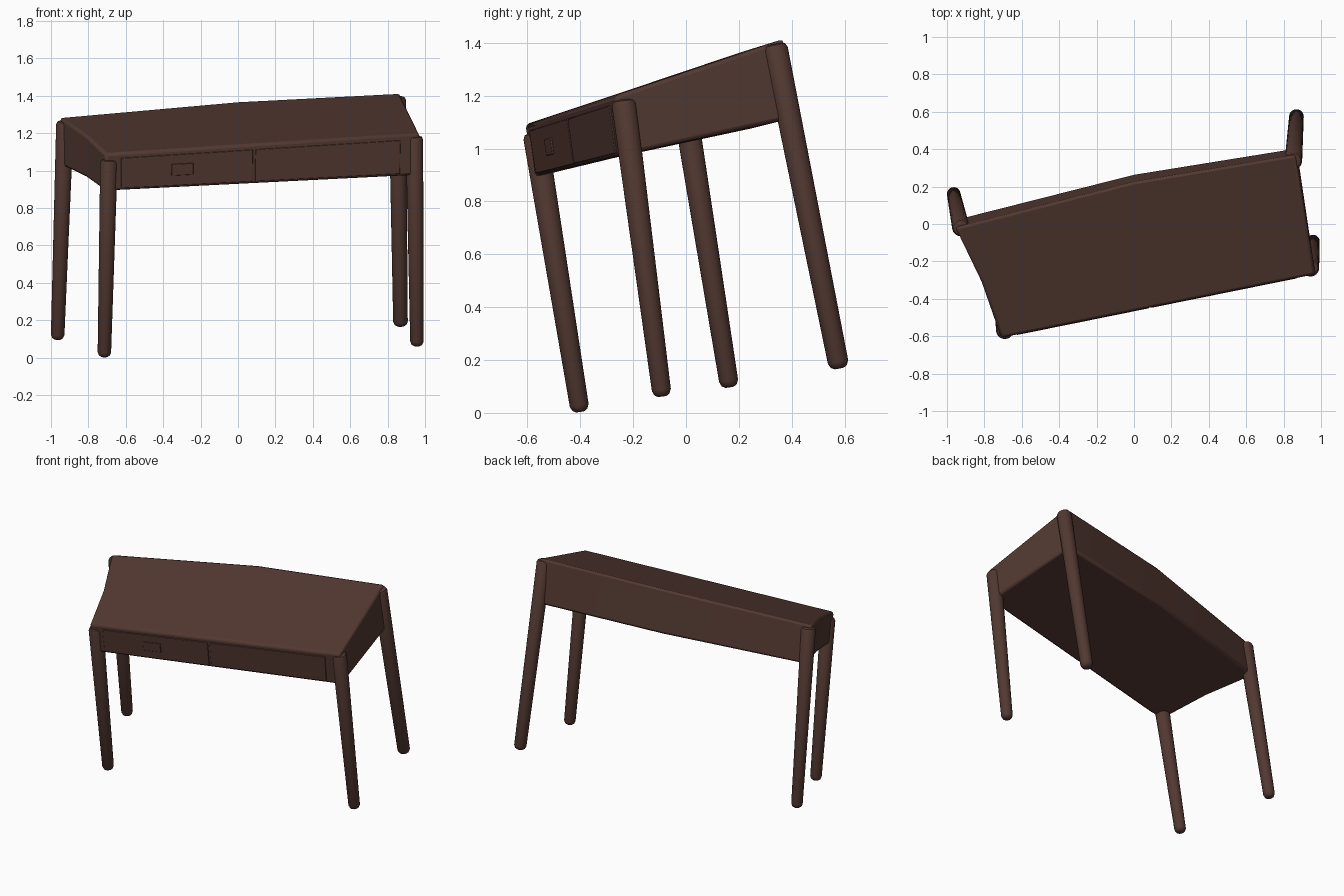
import bpy, bmesh
from mathutils import Vector

if "Cube" in bpy.data.objects:
    bpy.data.objects.remove(bpy.data.objects["Cube"])

wood = bpy.data.materials.new("dark wood")
wood.diffuse_color = (0.085, 0.04, 0.031, 1)
wood.use_nodes = True
wood.node_tree.nodes["Principled BSDF"].inputs["Base Color"].default_value = wood.diffuse_color


def finish(name, bm, bevel=0.0, segments=2):
    bmesh.ops.recalc_face_normals(bm, faces=bm.faces)
    mesh = bpy.data.meshes.new(name)
    bm.to_mesh(mesh)
    bm.free()
    ob = bpy.data.objects.new(name, mesh)
    bpy.context.collection.objects.link(ob)
    mesh.materials.append(wood)
    if bevel:
        mod = ob.modifiers.new("soft edges", "BEVEL")
        mod.width, mod.segments = bevel, segments
        mod.limit_method = "ANGLE"
    bpy.ops.object.select_all(action="DESELECT")
    ob.select_set(True)
    bpy.context.view_layer.objects.active = ob
    bpy.ops.object.shade_smooth_by_angle(angle=0.7)
    return ob


def slab(name, upper, lower, bevel):
    # closed solid between two matching outlines
    bm = bmesh.new()
    a = [bm.verts.new(p) for p in upper]
    b = [bm.verts.new(p) for p in lower]
    bm.faces.new(a)
    bm.faces.new(b[::-1])
    for i in range(len(a)):
        j = (i + 1) % len(a)
        bm.faces.new((a[i], b[i], b[j], a[j]))
    return finish(name, bm, bevel)


def leg(name, top, foot, r_top=0.047, r_foot=0.036, sides=24):
    # tapered round leg with a domed foot and softened top
    top, foot = Vector(top), Vector(foot)
    axis = (top - foot).normalized()
    turn = axis.to_track_quat("Z", "Y")
    length = (top - foot).length
    profile = [(0.0, 0.45), (0.008, 0.8), (0.025, 1.0),
               (length - 0.02, 1.0), (length - 0.005, 0.85), (length, 0.6)]
    bm = bmesh.new()
    rings = []
    for h, k in profile:
        r = k * (r_foot + (r_top - r_foot) * h / length)
        ring = bmesh.ops.create_circle(bm, segments=sides, radius=r)["verts"]
        for v in ring:
            v.co = foot + turn @ (v.co + Vector((0, 0, h)))
        rings.append(ring)
    for lo, hi in zip(rings, rings[1:]):
        for i in range(sides):
            j = (i + 1) % sides
            bm.faces.new((lo[i], lo[j], hi[j], hi[i]))
    bm.faces.new(rings[0][::-1])
    bm.faces.new(rings[-1])
    return finish(name, bm)


# tilted body: outline runs front left, front right, back right, back middle, back left, left middle
upper = [(-0.71, -0.61, 1.09), (0.97, -0.27, 1.20), (0.865, 0.37, 1.415),
         (0.0, 0.225, 1.37), (-0.955, -0.02, 1.285), (-0.815, -0.31, 1.19)]
lower = [(-0.71, -0.58, 0.89), (0.965, -0.24, 0.975), (0.87, 0.405, 1.115),
         (0.0, 0.265, 1.08), (-0.95, 0.025, 1.03), (-0.815, -0.27, 0.965)]
slab("table_body", upper, lower, 0.015)

# legs run up through the body corners as posts
leg("front_left_leg", (-0.69, -0.572, 1.06), (-0.715, -0.40, 0.004))
leg("front_right_leg", (0.943, -0.237, 1.185), (0.957, -0.09, 0.062))
leg("back_left_leg", (-0.925, -0.022, 1.265), (-0.965, 0.165, 0.097))
leg("back_right_leg", (0.852, 0.335, 1.395), (0.869, 0.58, 0.168), 0.047, 0.039)


def front_point(s, t, out=0.0):
    # point on the front apron: s along, t upward
    lo = Vector(lower[0]).lerp(Vector(lower[1]), s)
    hi = Vector(upper[0]).lerp(Vector(upper[1]), s)
    return lo.lerp(hi, t) + Vector((0.2, -0.98, -0.14)) * out


def front_panel(name, s0, s1, t0, t1, out):
    corners = [(s0, t0), (s1, t0), (s1, t1), (s0, t1)]
    slab(name, [front_point(s, t, out) for s, t in corners],
         [front_point(s, t, -0.01) for s, t in corners], 0.003)


# shallow drawer fronts and small pull
front_panel("left_drawer_front", 0.05, 0.47, 0.06, 0.86, 0.005)
front_panel("right_drawer_front", 0.478, 0.94, 0.06, 0.86, 0.005)
front_panel("drawer_pull", 0.21, 0.28, 0.32, 0.62, 0.011)
